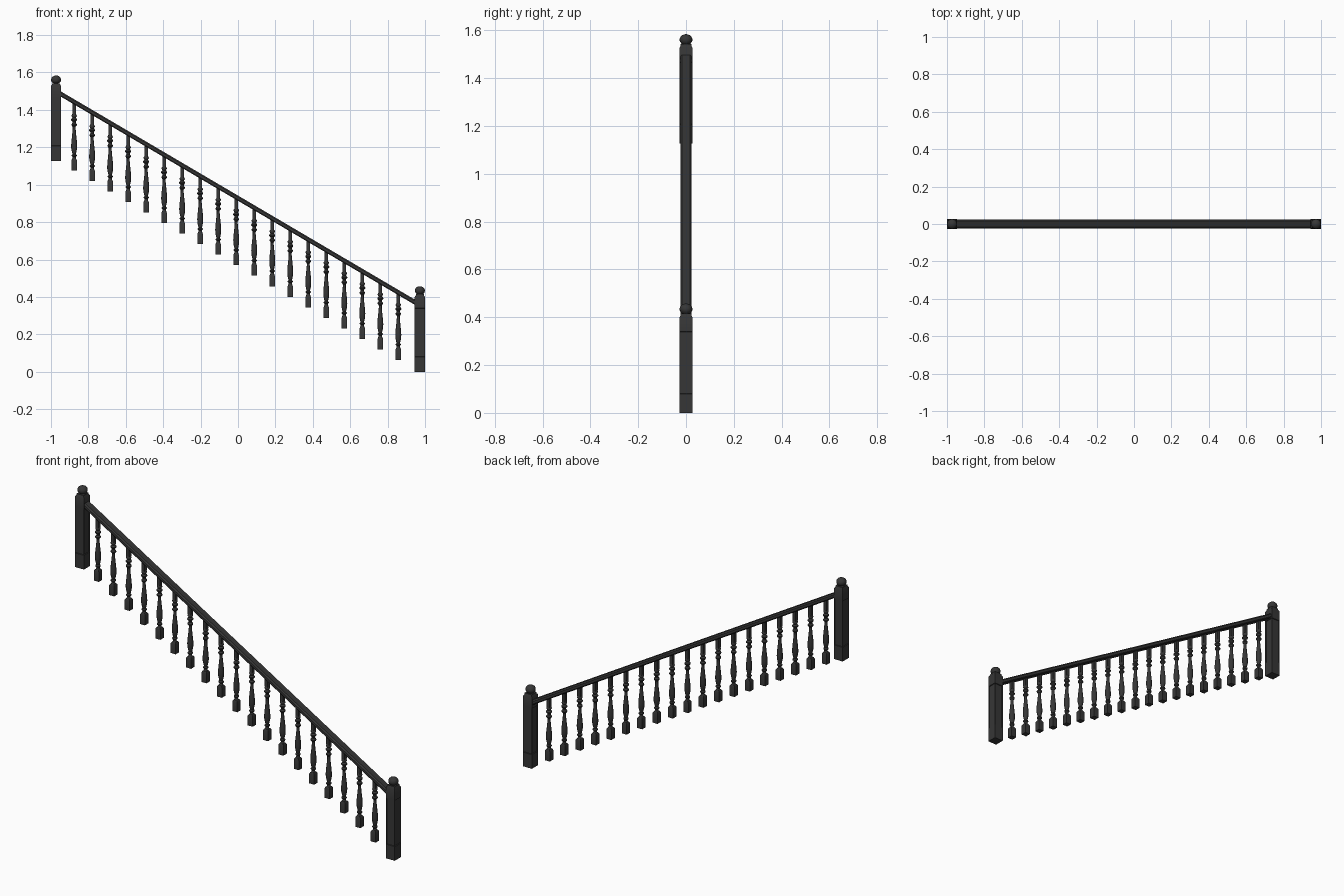
import bpy, bmesh, math
from mathutils import Vector

cube = bpy.data.objects.get("Cube")
if cube:
    bpy.data.objects.remove(cube, do_unlink=True)

paint = bpy.data.materials.new("charcoal_paint")
paint.use_nodes = True
colour = (0.037, 0.037, 0.037, 1)
paint.diffuse_color = colour
paint.node_tree.nodes["Principled BSDF"].inputs["Base Color"].default_value = colour

SLOPE = 0.588
RAIL_MID = 0.928


def rail_z(x):
    return RAIL_MID - SLOPE * x


def lathe(bm, profile, sides, turn=0.0):
    """Spin (radius, height) pairs round z and cap both ends."""
    rings = []
    for r, z in profile:
        angles = [turn + math.tau * i / sides for i in range(sides)]
        rings.append([bm.verts.new((r * math.cos(a), r * math.sin(a), z)) for a in angles])
    sides_made = []
    for low, high in zip(rings, rings[1:]):
        for i in range(sides):
            j = (i + 1) % sides
            sides_made.append(bm.faces.new((low[i], low[j], high[j], high[i])))
    bm.faces.new(rings[0][::-1])
    bm.faces.new(rings[-1])
    return sides_made


def square(bm, profile):
    """Square column from (half width, height) pairs."""
    return lathe(bm, [(w * math.sqrt(2), z) for w, z in profile], 4, math.pi / 4)


def finish(bm, name, location, smooth=True):
    mesh = bpy.data.meshes.new(name)
    bm.to_mesh(mesh)
    bm.free()
    mesh.materials.append(paint)
    obj = bpy.data.objects.new(name, mesh)
    bpy.context.collection.objects.link(obj)
    obj.location = location
    if smooth:
        bpy.ops.object.select_all(action="DESELECT")
        obj.select_set(True)
        bpy.context.view_layer.objects.active = obj
        bpy.ops.object.shade_smooth_by_angle(angle=math.radians(35))
    return obj


def newel(name, x, z):
    """Square post with a recessed panel on each side and a ball finial."""
    bm = bmesh.new()
    half = 0.0275
    faces = square(bm, [(half, 0), (half, 0.08), (half, 0.34), (half, 0.4),
                        (0.022, 0.408), (0.022, 0.415)])
    panels = faces[4:8]
    bmesh.ops.inset_individual(bm, faces=panels, thickness=0.013, depth=0)
    bmesh.ops.inset_individual(bm, faces=panels, thickness=0.002, depth=-0.004)
    # finial: neck, then slightly flattened ball
    ball = [(0.018, 0.41), (0.013, 0.416)]
    for i in range(2, 9):
        a = -math.pi / 2 + math.pi * i / 9
        ball.append((0.027 * math.cos(a), 0.434 + 0.023 * math.sin(a)))
    ball.append((0.003, 0.457))
    lathe(bm, ball, 16)
    return finish(bm, name, (x, 0, z))


newel("upper_newel_post", -0.9725, 1.127)
newel("lower_newel_post", 0.9725, 0)

# Sloping handrail with chamfered top edges
bm = bmesh.new()
section = [(-0.020, -0.014), (0.020, -0.014), (0.024, -0.008), (0.024, 0.006),
           (0.017, 0.014), (-0.017, 0.014), (-0.024, 0.006), (-0.024, -0.008)]
ends = [[bm.verts.new((x, y, rail_z(x) + h)) for y, h in section] for x in (-0.95, 0.95)]
for i in range(len(section)):
    j = (i + 1) % len(section)
    bm.faces.new((ends[0][i], ends[0][j], ends[1][j], ends[1][i]))
bm.faces.new(ends[0])
bm.faces.new(ends[1][::-1])
bmesh.ops.recalc_face_normals(bm, faces=bm.faces)
finish(bm, "handrail", (0, 0, 0), smooth=False)

# Turned balusters, each with a square foot and a square head under the rail
turning = [(0.013, 0.058), (0.009, 0.070), (0.009, 0.074), (0.014, 0.079),
           (0.014, 0.084), (0.009, 0.089), (0.012, 0.100), (0.0155, 0.118),
           (0.016, 0.135), (0.0145, 0.158), (0.011, 0.190), (0.008, 0.222),
           (0.008, 0.235), (0.015, 0.243), (0.015, 0.248), (0.009, 0.256),
           (0.009, 0.262), (0.016, 0.270), (0.016, 0.275), (0.009, 0.283),
           (0.014, 0.291), (0.014, 0.296), (0.009, 0.304)]
COUNT = 19
for n in range(COUNT):
    x = -0.876 + n * 1.733 / (COUNT - 1)
    foot = 1.075 - n * 1.011 / (COUNT - 1)
    bm = bmesh.new()
    square(bm, [(0.0155, 0), (0.0155, 0.055), (0.011, 0.063)])
    lathe(bm, turning, 12)
    square(bm, [(0.0095, 0.300), (0.0095, rail_z(x) - foot)])
    finish(bm, f"baluster_{n + 1}", (x, 0, foot))
